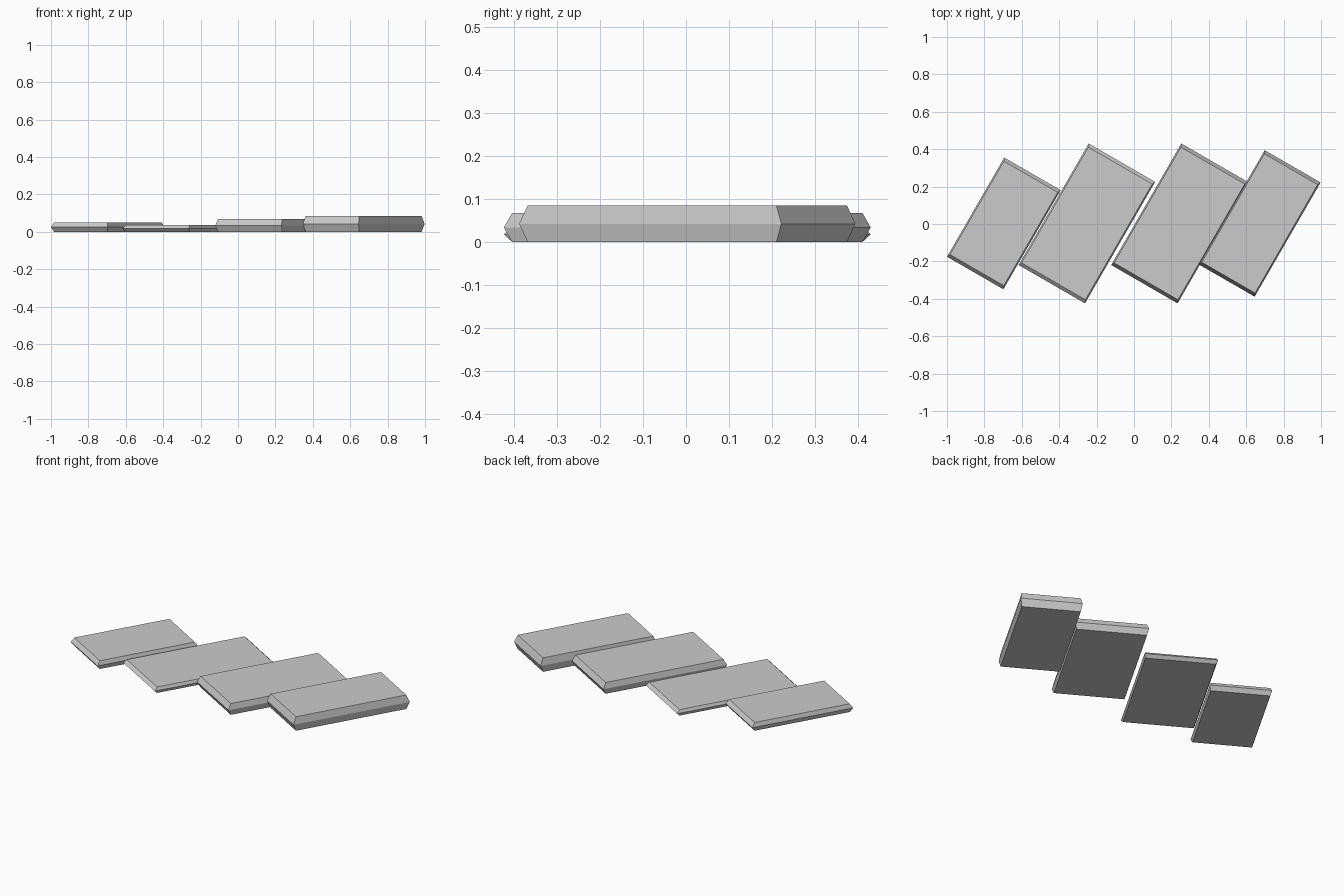
import bpy
import bmesh
from math import radians
from mathutils import Matrix

cube = bpy.data.objects.get("Cube")
if cube:
    bpy.data.objects.remove(cube, do_unlink=True)

stone = bpy.data.materials.new("pale_grey")
stone.use_nodes = True
colour = (0.6, 0.6, 0.6, 1)
stone.diffuse_color = colour
stone.node_tree.nodes["Principled BSDF"].inputs["Base Color"].default_value = colour

END_INSET, SIDE_INSET = 0.018, 0.008


def slab(name, x, y, width, length, height):
    """Slanted slab whose edges come to a ridge at half height."""
    bm = bmesh.new()
    rings = []
    for z, inset in ((0, 1), (height / 2, 0), (height, 1)):
        w = width / 2 - SIDE_INSET * inset
        d = length / 2 - END_INSET * inset
        rings.append([bm.verts.new((sx * w, sy * d, z))
                      for sx, sy in ((-1, -1), (1, -1), (1, 1), (-1, 1))])
    bm.faces.new(rings[0][::-1])
    bm.faces.new(rings[-1])
    for low, high in zip(rings, rings[1:]):
        for i in range(4):
            j = (i + 1) % 4
            bm.faces.new((low[i], low[j], high[j], high[i]))
    mesh = bpy.data.meshes.new(name)
    bm.to_mesh(mesh)
    bm.free()
    mesh.materials.append(stone)
    obj = bpy.data.objects.new(name, mesh)
    obj.matrix_world = Matrix.Translation((x, y, 0)) @ Matrix.Rotation(radians(-30), 4, "Z")
    bpy.context.collection.objects.link(obj)


# Row of four slabs, from the right end to the left end
slab("slab_right_end", -0.696, 0.003, 0.348, 0.612, 0.05)
slab("slab_inner_right", -0.252, 0.003, 0.41, 0.75, 0.036)
slab("slab_inner_left", 0.243, 0.003, 0.41, 0.75, 0.068)
slab("slab_left_end", 0.672, 0.003, 0.345, 0.705, 0.085)
